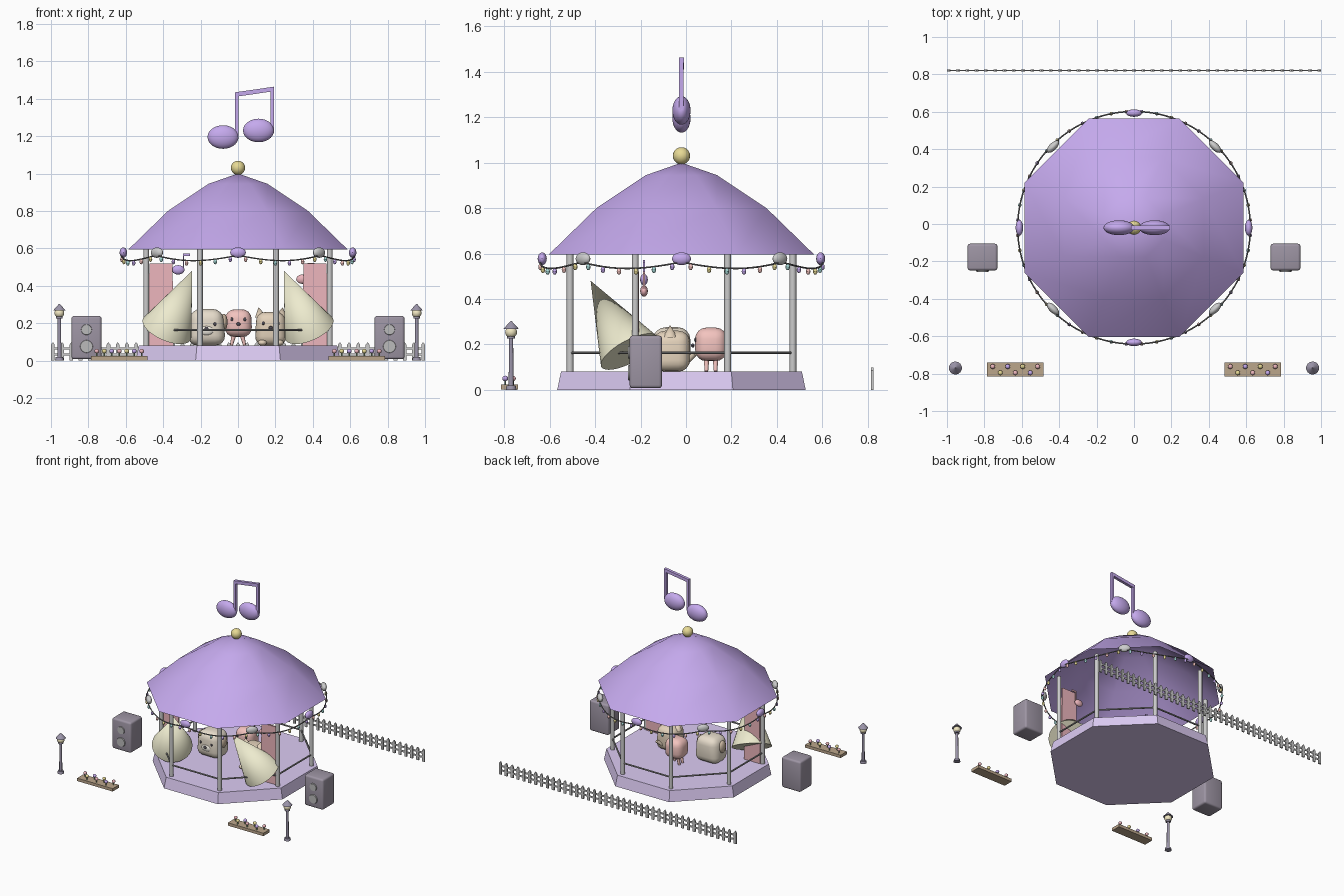
import bpy, bmesh, math
from mathutils import Vector, Matrix

if "Cube" in bpy.data.objects:
    bpy.data.objects.remove(bpy.data.objects["Cube"])

CY = -0.02  # pavilion centre in y
PURPLE, LAV = (0.56, 0.40, 0.85), (0.72, 0.60, 0.90)
PINK, ROSE, GOLD = (0.90, 0.55, 0.52), (0.85, 0.47, 0.51), (0.80, 0.70, 0.30)
CREAM, TAN, DARK = (0.80, 0.72, 0.60), (0.78, 0.65, 0.50), (0.08, 0.07, 0.09)
BEAM, WOOD, SLATE = (0.85, 0.83, 0.62), (0.50, 0.38, 0.26), (0.34, 0.30, 0.37)
TEAL, GREY = (0.40, 0.72, 0.70), (0.5, 0.5, 0.5)
mats = {}


def paint(ob, color):
    if color:
        if color not in mats:
            mats[color] = bpy.data.materials.new("paint")
            mats[color].diffuse_color = (*color, 1)
        ob.data.materials.append(mats[color])


def part(name, color, build, angle=35):
    bm = bmesh.new()
    build(bm)
    bmesh.ops.recalc_face_normals(bm, faces=bm.faces[:])
    for f in bm.faces:
        f.smooth = True
    me = bpy.data.meshes.new(name)
    bm.to_mesh(me)
    bm.free()
    me.set_sharp_from_angle(angle=math.radians(angle))
    ob = bpy.data.objects.new(name, me)
    bpy.context.collection.objects.link(ob)
    paint(ob, color)
    return ob


def ball(bm, loc, size, rotz=0, seg=20):
    m = Matrix.Translation(loc) @ Matrix.Rotation(rotz, 4, 'Z') @ Matrix.Diagonal((*size, 1))
    bmesh.ops.create_uvsphere(bm, u_segments=seg, v_segments=max(6, seg // 2), radius=1, matrix=m)


def rod(bm, a, b, r1, r2=None, seg=12):
    a, b = Vector(a), Vector(b)
    d = b - a
    m = Matrix.Translation((a + b) / 2) @ d.to_track_quat('Z', 'Y').to_matrix().to_4x4()
    bmesh.ops.create_cone(bm, cap_ends=True, segments=seg, radius1=r1,
                          radius2=r1 if r2 is None else r2, depth=d.length, matrix=m)


def box(bm, loc, size, bevel=0, taper=1, seg=4):
    verts = bmesh.ops.create_cube(bm, size=1)['verts']
    for v in verts:
        k = taper if v.co.z > 0 else 1
        v.co = Vector((v.co.x * size[0] * k, v.co.y * size[1], v.co.z * size[2])) + Vector(loc)
    if bevel:
        edges = list({e for v in verts for e in v.link_edges})
        bmesh.ops.bevel(bm, geom=edges, offset=bevel, segments=seg, profile=0.5, affect='EDGES')


def octagon(bm, R, z):
    return [bm.verts.new((*ring(R, 22.5 + 45 * i), z)) for i in range(8)]


def ring(R, deg):
    t = math.radians(deg)
    return R * math.cos(t), R * math.sin(t) + CY


# platform and domed octagonal roof
def platform(bm):
    a, b = octagon(bm, 0.592, 0), octagon(bm, 0.574, 0.08)
    for i in range(8):
        j = (i + 1) % 8
        bm.faces.new((a[i], a[j], b[j], b[i]))
    bm.faces.new(a)
    bm.faces.new(b)


def roof(bm):
    rows = [octagon(bm, R, z) for R, z in ((0.633, 0.595), (0.405, 0.80), (0.17, 0.945))]
    for a, b in zip(rows, rows[1:]):
        for i in range(8):
            j = (i + 1) % 8
            bm.faces.new((a[i], a[j], b[j], b[i]))
    top = bm.verts.new((0, CY, 1.0))
    for i in range(8):
        bm.faces.new((rows[-1][i], rows[-1][(i + 1) % 8], top))


part("platform", LAV, platform)
part("roof", PURPLE, roof, 60)
part("roof_finial", GOLD, lambda bm: ball(bm, (0, CY, 1.03), (0.038,) * 3))


# posts and rails
def posts(bm):
    for i in range(8):
        p = ring(0.531, 22.5 + 45 * i)
        rod(bm, (*p, 0.08), (*p, 0.605), 0.015)


def rails(bm):
    for i in range(8):
        rod(bm, (*ring(0.531, 22.5 + 45 * i), 0.163), (*ring(0.531, 67.5 + 45 * i), 0.163), 0.006, seg=8)


part("posts", None, posts)
part("rails", (0.3, 0.3, 0.3), rails)


# big double note above the roof
def big_note(bm):
    for x, z in ((-0.08, 1.195), (0.11, 1.23)):
        ball(bm, (x, CY, z), (0.083, 0.04, 0.063), seg=28)
        box(bm, (x + 0.073, CY, z + 0.115), (0.018, 0.02, 0.23))
    vs = bmesh.ops.create_cube(bm, size=1)['verts']
    for v in vs:
        v.co = (0.088 + v.co.x * 0.208, CY + v.co.y * 0.022, 1.437 + v.co.z * 0.024 + v.co.x * 0.03)


part("big_note", PURPLE, big_note)


# small floating notes
def small_note(x, z):
    def build(bm):
        ball(bm, (x, -0.185, z), (0.034, 0.017, 0.025))
        box(bm, (x + 0.028, -0.185, z + 0.042), (0.006, 0.008, 0.085))
        box(bm, (x + 0.045, -0.185, z + 0.08), (0.036, 0.008, 0.012))
    return build


part("small_note_left", PURPLE, small_note(-0.32, 0.485))
part("small_note_right", ROSE, small_note(0.345, 0.435))

# stage banners and light beams
for s, side in ((-1, "left"), (1, "right")):
    part("banner_" + side, ROSE, lambda bm: box(bm, (s * 0.412, -0.212, 0.3), (0.137, 0.012, 0.44), taper=0.9))
    part("light_beam_" + side, BEAM,
         lambda bm: rod(bm, (s * 0.38, -0.25, 0.168), (s * 0.245, -0.42, 0.48), 0.14, 0, 32))


# garland wire, bulbs and ornaments
def sag(deg):
    return 0.562 - 0.028 * abs(math.sin(math.radians(deg * 4)))


cu = bpy.data.curves.new("garland_wire", 'CURVE')
cu.dimensions, cu.bevel_depth, cu.bevel_resolution = '3D', 0.004, 1
sp = cu.splines.new('POLY')
sp.points.add(95)
sp.use_cyclic_u = True
for i, p in enumerate(sp.points):
    p.co = (*ring(0.622, i * 3.75), sag(i * 3.75), 1)
wire = bpy.data.objects.new("garland_wire", cu)
bpy.context.collection.objects.link(wire)
paint(wire, (0.2, 0.2, 0.2))


def bulbs(k):
    def build(bm):
        for i in range(k, 48, 4):
            d = 3.75 + i * 7.5
            ball(bm, (*ring(0.622, d), sag(d) - 0.014), (0.01, 0.01, 0.014), seg=10)
    return build


def ornaments(start):
    def build(bm):
        for d in range(start, 360, 90):
            ball(bm, (*ring(0.613, d), 0.577), (0.02, 0.042, 0.028), math.radians(d))
    return build


for k, c in enumerate((PINK, GOLD, TEAL, PURPLE)):
    part("garland_bulbs_%d" % k, c, bulbs(k))
part("purple_ornaments", PURPLE, ornaments(0))
part("grey_ornaments", None, ornaments(45))


# three plush performers
def face(x, y, z, gap):
    def build(bm):
        for s in (-1, 1):
            ball(bm, (x + s * gap, y, z + 0.025), (0.008, 0.006, 0.01), seg=10)
        ball(bm, (x, y - 0.012, z), (0.012, 0.008, 0.009), seg=10)
    return build


def cat(bm):
    box(bm, (0.175, -0.063, 0.17), (0.17, 0.16, 0.18), 0.05, 0.9)
    for s in (-1, 1):
        rod(bm, (0.175 + s * 0.055, -0.07, 0.235), (0.175 + s * 0.065, -0.07, 0.285), 0.03, 0, 12)
        ball(bm, (0.175 + s * 0.045, -0.13, 0.095), (0.024, 0.025, 0.016))
    rod(bm, (0.19, 0.0, 0.12), (0.22, 0.04, 0.16), 0.012)


def octopus(bm):
    box(bm, (0.002, 0.11, 0.2), (0.146, 0.14, 0.148), 0.05, 0.95)
    for x in (-0.035, 0.035):
        for y in (0.09, 0.13):
            rod(bm, (x * 0.6, y, 0.14), (x, y, 0.082), 0.013, 0.008, 10)


def dog(bm):
    box(bm, (-0.168, -0.063, 0.178), (0.205, 0.165, 0.195), 0.055, 0.85)


def dog_ears(bm):
    for s in (-1, 1):
        ball(bm, (-0.168 + s * 0.092, -0.065, 0.205), (0.02, 0.035, 0.045))


part("dog_body", CREAM, dog, 60)
part("dog_ears", (0.6, 0.48, 0.36), dog_ears)
part("dog_muzzle", (0.88, 0.84, 0.76), lambda bm: ball(bm, (-0.168, -0.14, 0.16), (0.04, 0.014, 0.026)))
part("dog_face", DARK, face(-0.168, -0.145, 0.17, 0.045))
part("cat_body", TAN, cat, 60)
part("cat_face", DARK, face(0.175, -0.142, 0.175, 0.04))
part("octopus_body", PINK, octopus, 60)
part("octopus_face", DARK, face(0.002, 0.042, 0.195, 0.035))


def flowers(s, k):
    def build(bm):
        for i in range(k, 7, 3):
            ball(bm, (s * 0.635 - 0.12 + i * 0.04, -0.762 if i % 2 == 0 else -0.796, 0.05),
                 (0.013, 0.013, 0.012), seg=12)
    return build


def stems(bm):
    for i in range(7):
        p = (s * 0.635 - 0.12 + i * 0.04, -0.762 if i % 2 == 0 else -0.796)
        rod(bm, (*p, 0.015), (*p, 0.045), 0.004, seg=6)


def lamp_post(bm):
    p = (s * 0.955, -0.77)
    for z0, z1, r1, r2 in ((0, 0.018, 0.024, 0.02), (0.018, 0.225, 0.011, 0.009), (0.225, 0.237, 0.018, 0.018),
                           (0.267, 0.302, 0.035, 0.003)):
        rod(bm, (*p, z0), (*p, z1), r1, r2, 14)


def cones(bm):
    for z, r in ((0.165, 0.03), (0.075, 0.036)):
        rod(bm, (s * 0.81, -0.24, z), (s * 0.81, -0.256, z), r, r * 0.9, 24)


# speakers, lamps and flower boxes on both sides
for s, side in ((-1, "left"), (1, "right")):
    part("speaker_" + side, SLATE, lambda bm: box(bm, (s * 0.81, -0.177, 0.123), (0.16, 0.143, 0.232), 0.014, seg=3))
    part("speaker_cones_" + side, GREY, cones)
    part("lamp_post_" + side, (0.33, 0.30, 0.40), lamp_post)
    part("lamp_globe_" + side, (0.90, 0.82, 0.55), lambda bm: ball(bm, (s * 0.955, -0.77, 0.254), (0.026,) * 3))
    part("flower_box_" + side, WOOD, lambda bm: box(bm, (s * 0.635, -0.778, 0.012), (0.3, 0.075, 0.022)))
    part("flower_stems_" + side, (0.3, 0.45, 0.25), stems)
    for k, c in enumerate((ROSE, GOLD, PURPLE)):
        part("flowers_%s_%d" % (side, k), c, flowers(s, k))


# picket fence at the back
def fence(bm):
    for z in (0.032, 0.065):
        box(bm, (0, 0.82, z), (2.0, 0.006, 0.012))
    for i in range(41):
        x = -0.99 + i * 0.0495
        vs = [bm.verts.new((x + dx, 0.815, z)) for dx, z in
              ((-0.01, 0), (0.01, 0), (0.01, 0.085), (0, 0.098), (-0.01, 0.085))]
        ex = bmesh.ops.extrude_face_region(bm, geom=[bm.faces.new(vs)])
        bmesh.ops.translate(bm, vec=(0, 0.01, 0), verts=[g for g in ex['geom'] if isinstance(g, bmesh.types.BMVert)])


part("picket_fence", None, fence)

for m in bpy.data.materials:
    if m.users and not m.is_grease_pencil:
        m.use_nodes = True
        m.node_tree.nodes["Principled BSDF"].inputs["Base Color"].default_value = m.diffuse_color
